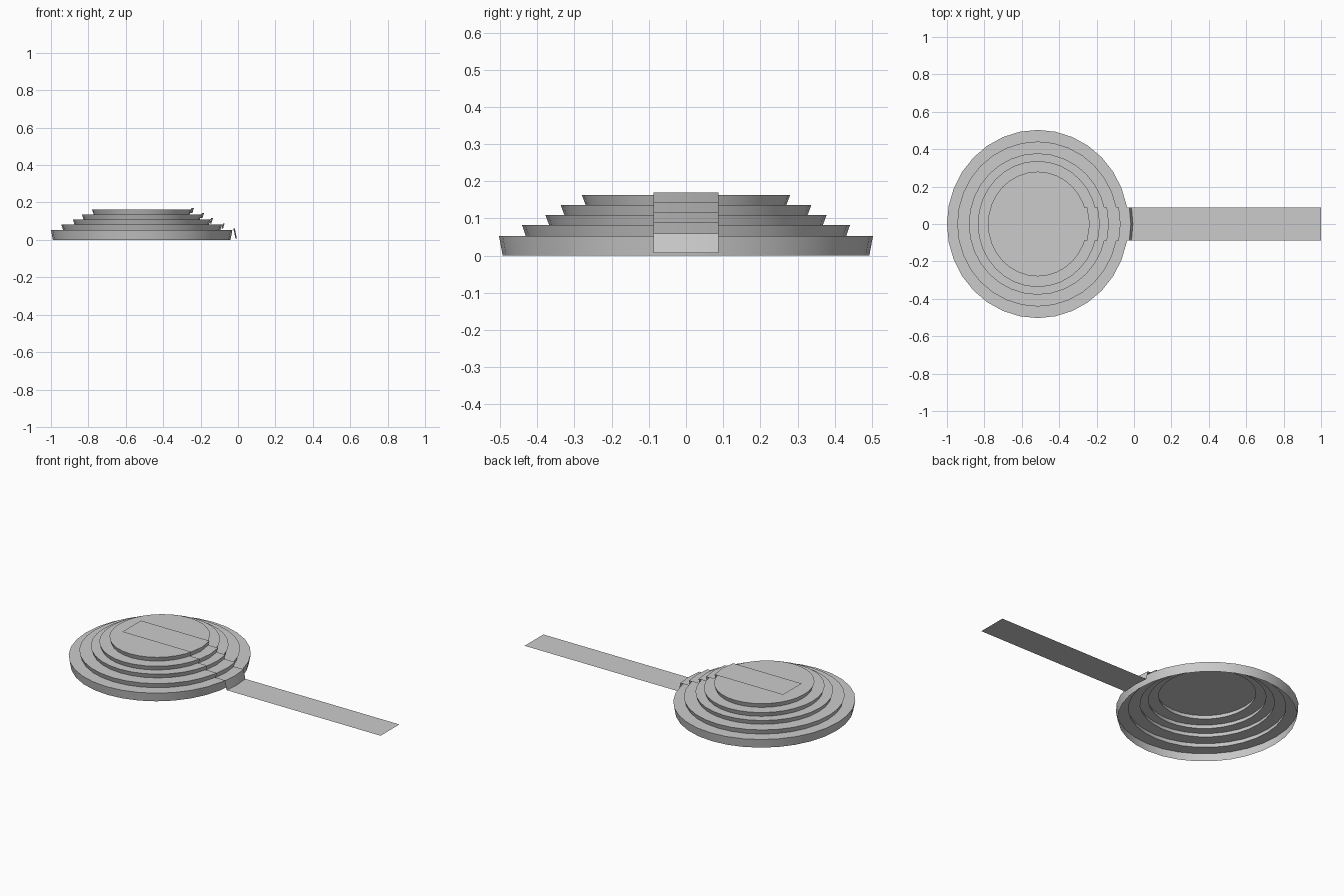
import bpy, bmesh, math

if "Cube" in bpy.data.objects:
    bpy.data.objects.remove(bpy.data.objects["Cube"])

CX = -0.515
SIDES = 32
# (radius x top, radius y top, z bottom, z top) of each tier, outermost first
TIERS = [(0.485, 0.503, 0.0, 0.053), (0.430, 0.441, 0.053, 0.082),
         (0.368, 0.378, 0.082, 0.109), (0.320, 0.337, 0.109, 0.136),
         (0.266, 0.280, 0.136, 0.163)]


def finish(bm, name):
    mesh = bpy.data.meshes.new(name)
    bm.to_mesh(mesh)
    bm.free()
    obj = bpy.data.objects.new(name, mesh)
    bpy.context.collection.objects.link(obj)
    bpy.context.view_layer.objects.active = obj
    obj.select_set(True)
    bpy.ops.object.shade_smooth_by_angle(angle=math.radians(30))
    obj.select_set(False)
    return obj


def loft(bm, rows, closed):
    for a, b in zip(rows, rows[1:]):
        n = len(a)
        for i in range(n if closed else n - 1):
            j = (i + 1) % n
            bm.faces.new((a[i], a[j], b[j], b[i]))


# stepped disc: open shell, each tier wall leans outward towards its top
bm = bmesh.new()
rings = []
for rx, ry, z0, z1 in TIERS:
    for inset, z in ((0.010, z0), (0.0, z1)):
        rings.append([bm.verts.new((CX + (rx - inset) * math.cos(2 * math.pi * i / SIDES),
                                    (ry - inset) * math.sin(2 * math.pi * i / SIDES), z))
                      for i in range(SIDES)])
loft(bm, rings, True)
bm.faces.new(rings[-1])
finish(bm, "stepped_disc")

# flat strip: lies on the top, follows every step down, then runs out straight
HALF = 0.088
LIFT = 0.007
bm = bmesh.new()


def row(x_mid, x_edge, z):
    return [bm.verts.new((x, y, z)) for x, y in
            ((x_edge, -HALF), (x_mid, 0), (x_edge, HALF))]


def edge_x(rx, ry):
    return CX + rx * math.sqrt(1 - (HALF / ry) ** 2)


rows = [row(-0.70, -0.70, 0.163 + LIFT)]
for rx, ry, z0, z1 in reversed(TIERS):
    outer = 0.013
    rows.append(row(CX + rx + outer, edge_x(rx, ry) + outer, z1 + LIFT))
    drop = 0.005 if z0 > 0 else 0.024
    rows.append(row(CX + rx + drop, edge_x(rx, ry) + drop, z0 + LIFT))
rows.append(row(1.0, 1.0, LIFT))
loft(bm, rows, False)
bmesh.ops.recalc_face_normals(bm, faces=bm.faces)
finish(bm, "long_strip")
